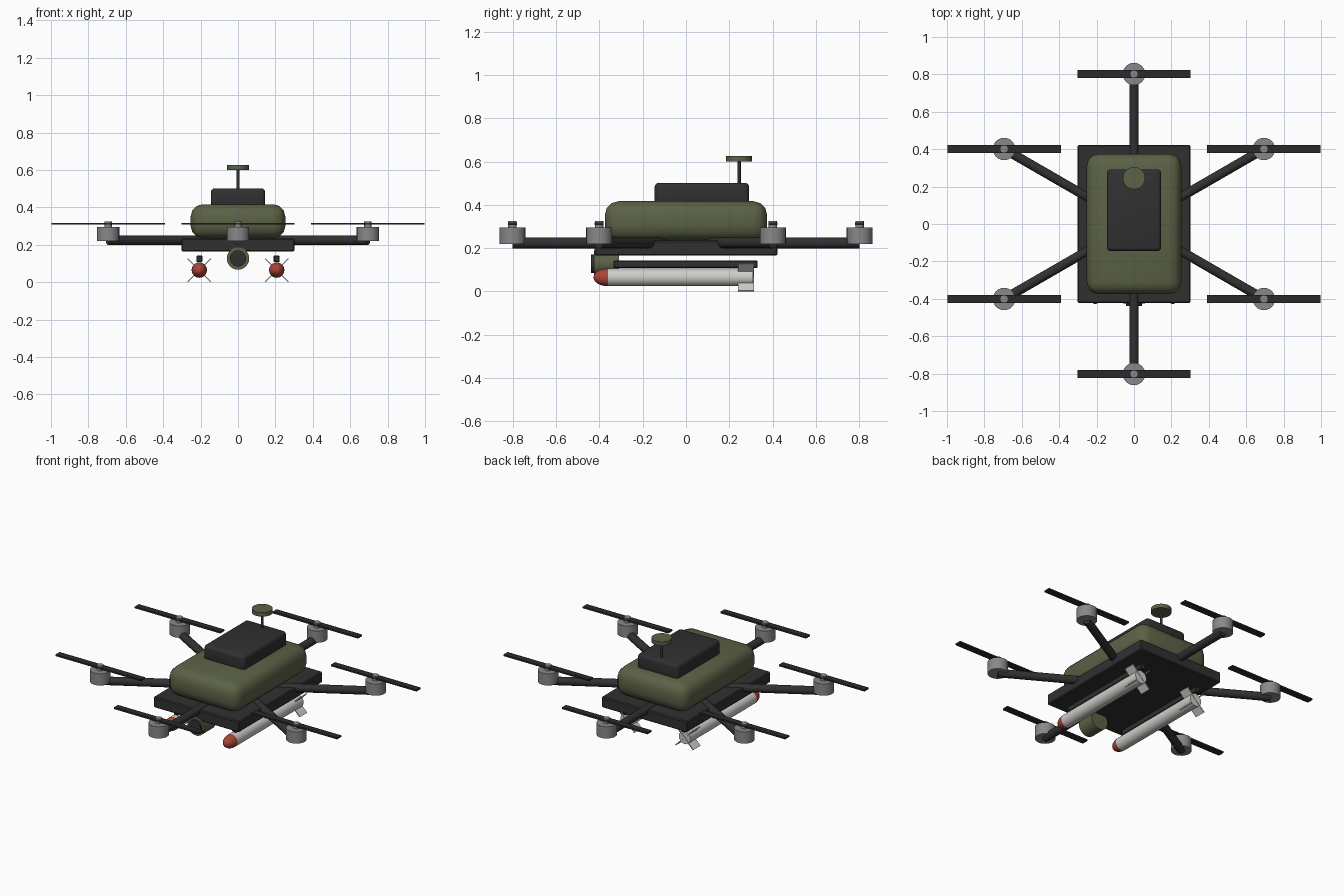
import bpy, math
from mathutils import Vector

if "Cube" in bpy.data.objects:
    bpy.data.objects.remove(bpy.data.objects["Cube"])


def material(name, rgb):
    m = bpy.data.materials.new(name)
    m.diffuse_color = (*rgb, 1)
    m.use_nodes = True
    m.node_tree.nodes["Principled BSDF"].inputs["Base Color"].default_value = m.diffuse_color
    return m


OLIVE = material("olive green", (0.105, 0.122, 0.062))
DARK = material("charcoal", (0.030, 0.030, 0.031))
BLADE = material("blade black", (0.023, 0.023, 0.024))
GREY = material("motor grey", (0.25, 0.25, 0.265))
WHITE = material("off white", (0.62, 0.61, 0.58))
RED = material("warhead red", (0.40, 0.06, 0.04))


def finish(name, mat, smooth=True):
    ob = bpy.context.object
    ob.name = name
    ob.data.materials.append(mat)
    if smooth:
        bpy.ops.object.shade_smooth_by_angle(angle=math.radians(35))
    return ob


def box(name, mat, lo, hi, bevel=0, segments=3):
    lo, hi = Vector(lo), Vector(hi)
    bpy.ops.mesh.primitive_cube_add(size=1, location=(lo + hi) / 2)
    ob = bpy.context.object
    ob.scale = hi - lo
    bpy.ops.object.transform_apply(location=False, rotation=False, scale=True)
    if bevel:
        mod = ob.modifiers.new("bevel", 'BEVEL')
        mod.width, mod.segments = bevel, segments
        bpy.ops.object.modifier_apply(modifier="bevel")
    return finish(name, mat, bevel > 0)


def rod(name, mat, a, b, r, sides=24):
    a, b = Vector(a), Vector(b)
    bpy.ops.mesh.primitive_cylinder_add(vertices=sides, radius=r, depth=(b - a).length,
                                        location=(a + b) / 2)
    bpy.context.object.rotation_euler = (b - a).to_track_quat('Z', 'Y').to_euler()
    return finish(name, mat)


# Fuselage
box("base_plate", DARK, (-0.303, -0.422, 0.165), (0.303, 0.422, 0.235), 0.006, 1)
box("main_body", OLIVE, (-0.253, -0.375, 0.235), (0.253, 0.375, 0.417), 0.065, 3)
box("battery_box", DARK, (-0.145, -0.145, 0.40), (0.145, 0.292, 0.502), 0.02, 3)

# Antenna
rod("antenna_mast", DARK, (0, 0.245, 0.49), (0, 0.245, 0.605), 0.008, 12)
rod("antenna_disc", OLIVE, (0, 0.245, 0.60), (0, 0.245, 0.626), 0.06, 32)

# Six arms, each with motor, hub and propeller
for i in range(6):
    t = math.radians(30 + 60 * i)
    x, y = 0.802 * math.cos(t), 0.802 * math.sin(t)
    rod("arm", DARK, (x * 0.1, y * 0.1, 0.224), (x, y, 0.224), 0.025, 16)
    rod("motor", GREY, (x, y, 0.22), (x, y, 0.295), 0.06, 24)
    rod("motor_hub", GREY, (x, y, 0.29), (x, y, 0.325), 0.02, 16)
    box("propeller", BLADE, (x - 0.303, y - 0.021, 0.308), (x + 0.303, y + 0.021, 0.318))

# Camera under the nose
rod("camera_housing", OLIVE, (0, -0.425, 0.127), (0, -0.31, 0.127), 0.06, 24)
rod("camera_lens", DARK, (0, -0.438, 0.127), (0, -0.40, 0.127), 0.043, 24)

# Rockets with rails and crossed tail fins
for s in (-1, 1):
    x, z = 0.207 * s, 0.065
    box("launch_rail", DARK, (x - 0.016, -0.335, 0.108), (x + 0.016, 0.33, 0.143), 0.004, 1)
    rod("rocket_body", WHITE, (x, -0.36, z), (x, 0.31, z), 0.041, 24)
    bpy.ops.mesh.primitive_uv_sphere_add(segments=24, ring_count=12, radius=0.041,
                                         location=(x, -0.36, z))
    bpy.context.object.scale = (1, 1.65, 1)
    finish("rocket_nose", RED)
    for a in (45, -45):
        fin = box("tail_fins", WHITE, (x - 0.003, 0.24, z - 0.088), (x + 0.003, 0.313, z + 0.088))
        fin.rotation_euler.y = math.radians(a)
